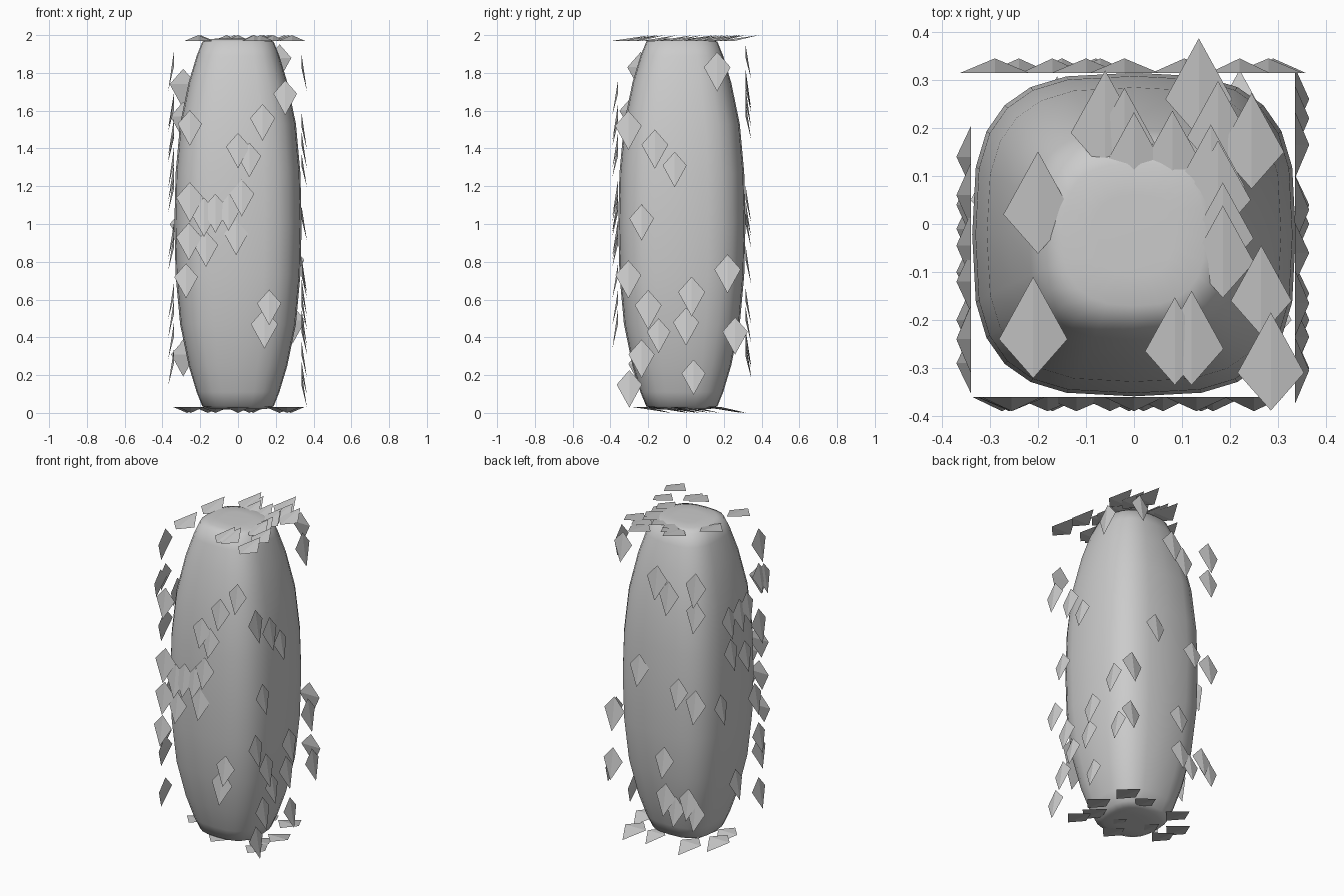
import bpy, bmesh, random
from math import sin, cos, pi, copysign
from mathutils import Vector

if "Cube" in bpy.data.objects:
    bpy.data.objects.remove(bpy.data.objects["Cube"])

random.seed(4)
HALF, YC = 0.337, -0.022


def finish(name, bm, smooth=False):
    bmesh.ops.recalc_face_normals(bm, faces=bm.faces)
    me = bpy.data.meshes.new(name)
    bm.to_mesh(me)
    bm.free()
    ob = bpy.data.objects.new(name, me)
    bpy.context.collection.objects.link(ob)
    for p in me.polygons:
        p.use_smooth = smooth
    return ob


# Barrel body: squarish rings stacked along z, mirrored about mid height
half_profile = [(0.018, 0.25), (0.02, 0.44), (0.035, 0.56), (0.11, 0.65), (0.25, 0.775),
                (0.47, 0.91), (0.73, 0.98)]
profile = half_profile + [(1.0, 1.0)] + [(2 - z, r) for z, r in reversed(half_profile)]
SEG = 24
bm = bmesh.new()
rings = []
for z, r in profile:
    n = 2.3 + 0.8 * r                     # ends rounder, middle squarer
    ring = []
    for i in range(SEG):
        a = 2 * pi * i / SEG
        c, s = cos(a), sin(a)
        x = copysign(abs(c) ** (2 / n), c)
        y = copysign(abs(s) ** (2 / n), s)
        ring.append(bm.verts.new((HALF * r * x, YC + HALF * r * y, z)))
    rings.append(ring)
for lo, hi in zip(rings, rings[1:]):
    for i in range(SEG):
        j = (i + 1) % SEG
        bm.faces.new((lo[i], lo[j], hi[j], hi[i]))
bm.faces.new(rings[0])
bm.faces.new(rings[-1])
finish("body", bm, True)


def scales(name, normal, tail, place, spots):
    """Kite scales lying on one side of the body, tail tip lifted outward."""
    n, t = Vector(normal), Vector(tail)
    side = n.cross(t)
    bm = bmesh.new()
    for a, b in spots:
        p = Vector(place(a, b))
        k = random.uniform(0.93, 1.1)
        head = bm.verts.new(p - t * 0.075 * k)
        left = bm.verts.new(p - side * 0.066 * k)
        right = bm.verts.new(p + side * 0.066 * k)
        tip = bm.verts.new(p + t * 0.12 * k + n * 0.03)
        for f in ((head, left, tip), (head, tip, right), (head, right, left), (left, right, tip)):
            bm.faces.new(f)
    finish(name, bm)


down, back = (0, 0, -1), (0, 1, 0)

# Front scales (x, z)
scales("front_scales", (0, -1, 0), down, lambda a, b: (a, -0.36, b), [
    (-.255, 1.53), (.25, 1.69), (.13, 1.56), (0, 1.41), (.06, 1.36), (.02, 1.16),
    (-.255, 1.14), (-.18, 1.06), (-.12, 1.08), (-.05, 1.08), (-.26, .93), (-.17, .89),
    (-.01, .95), (-.275, .72), (.165, .58), (.14, .47)])

# Right scales (y, z)
scales("right_scales", (1, 0, 0), down, lambda a, b: (0.335, a, b), [
    (.165, 1.83), (-.305, 1.52), (-.165, 1.42), (-.06, 1.31), (-.235, 1.03),
    (-.305, .73), (.22, .76), (-.2, .57), (.03, .64), (-.145, .43), (0, .48),
    (-.235, .31), (-.3, .15), (.04, .21), (.26, .43)])

# Back scales (x, z)
scales("back_scales", (0, 1, 0), down, lambda a, b: (a, 0.315, b), [
    (.22, 1.88), (-.02, 1.72), (-.1, 1.64), (.105, 1.13), (-.17, 1.05), (-.29, 1.74),
    (-.29, 1.57), (-.29, 1.0), (.28, .81), (.29, .49), (-.07, .59), (-.08, .36),
    (-.24, .37), (-.15, .3), (-.29, .31)])

# Left scales (y, z)
scales("left_scales", (-1, 0, 0), down, lambda a, b: (-0.34, a, b), [
    (-.24, 1.83), (-.24, 1.62), (-.29, 1.6), (-.045, 1.46), (-.12, 1.48), (.06, 1.45),
    (.04, 1.24), (-.1, 1.18), (-.24, 1.32), (.14, .93), (-.2, .87), (-.24, .61),
    (-.24, .52), (-.01, .4), (-.24, .26)])

# Top scales (x, y)
scales("top_scales", (0, 0, 1), back, lambda a, b: (a, b, 1.97), [
    (.135, .26), (.175, .18), (.245, .15), (-.06, .19), (-.02, .17), (0, .12),
    (.08, .12), (.16, .08), (.175, .05), (.185, -.03), (.185, -.08), (.265, -.16),
    (.12, -.26), (.085, -.265), (.285, -.31), (-.21, -.24), (-.2, .02)])

# Bottom scales (x, y)
scales("bottom_scales", (0, 0, -1), back, lambda a, b: (a, b, 0.03), [
    (.28, 0), (.22, .19), (.08, .18), (.06, -.11), (.22, -.11), (-.16, .18),
    (-.25, -.06), (-.12, -.05), (.26, -.2), (-.27, .05), (0, -.2)])
